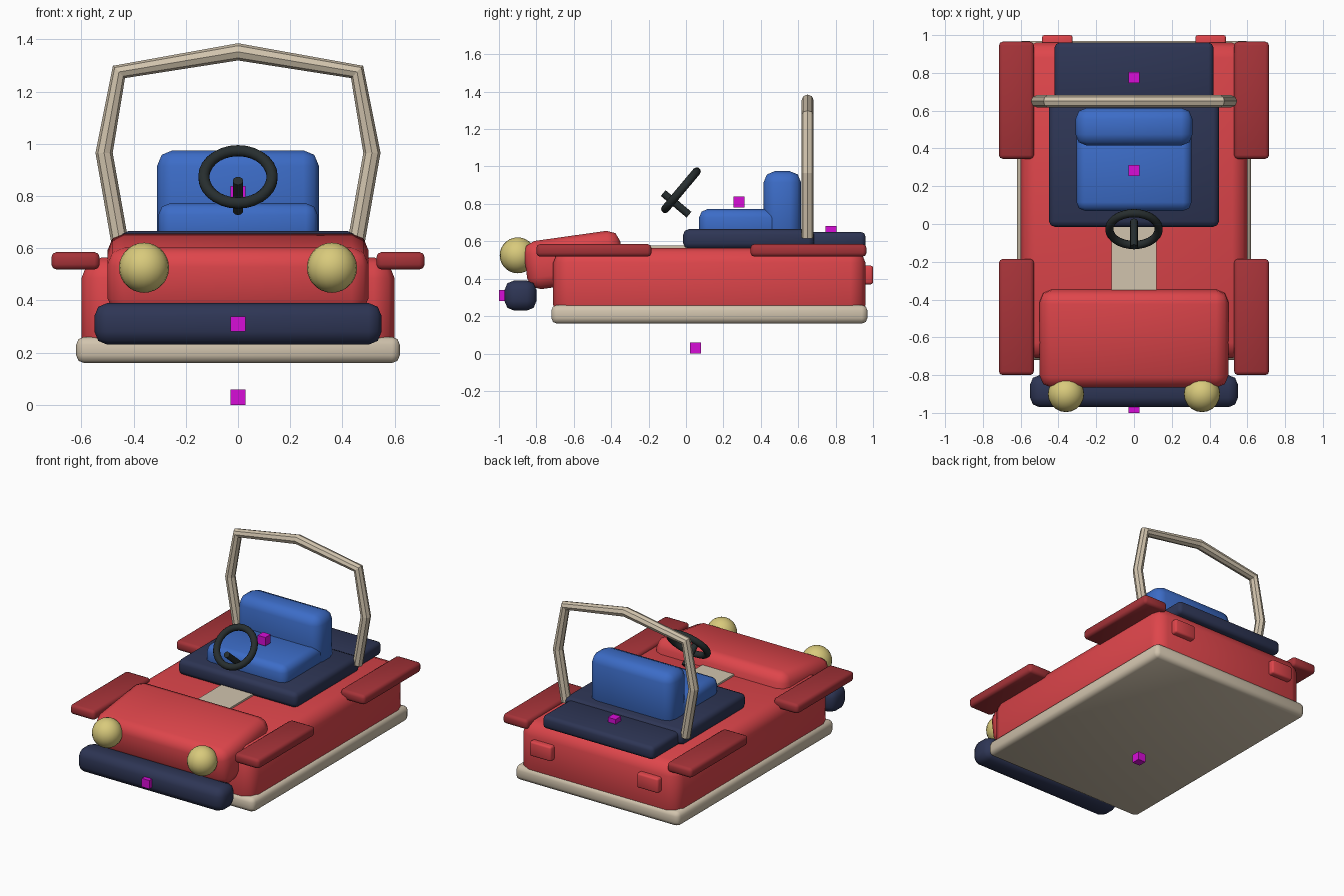
import bpy, bmesh, math
from mathutils import Matrix

if "Cube" in bpy.data.objects:
    bpy.data.objects.remove(bpy.data.objects["Cube"])


def material(name, rgb):
    m = bpy.data.materials.new(name)
    m.diffuse_color = (*rgb, 1)
    m.use_nodes = True
    m.node_tree.nodes["Principled BSDF"].inputs["Base Color"].default_value = m.diffuse_color
    return m


RED = material("red paint", (0.73, 0.06, 0.07))
DARK_RED = material("dark red", (0.38, 0.033, 0.04))
BLUE = material("blue seat", (0.045, 0.15, 0.57))
NAVY = material("navy", (0.027, 0.036, 0.09))
BEIGE = material("beige", (0.64, 0.55, 0.42))
YELLOW = material("lamp yellow", (0.69, 0.59, 0.20))
BLACK = material("black rubber", (0.02, 0.027, 0.028))
MAGENTA = material("magenta", (0.68, 0.004, 0.68))


def finish(name, bm, mat, smooth=True):
    me = bpy.data.meshes.new(name)
    bmesh.ops.recalc_face_normals(bm, faces=bm.faces)
    bm.to_mesh(me)
    bm.free()
    me.materials.append(mat)
    for p in me.polygons:
        p.use_smooth = smooth
    ob = bpy.data.objects.new(name, me)
    bpy.context.collection.objects.link(ob)
    return ob


def box(name, x, y, z, mat, bevel=0.0, tilt=0.0):
    """Rounded block from (min, max) spans, tilted about x through its centre."""
    bm = bmesh.new()
    bmesh.ops.create_cube(bm, size=1)
    bmesh.ops.scale(bm, verts=bm.verts, vec=(x[1] - x[0], y[1] - y[0], z[1] - z[0]))
    if bevel:
        bmesh.ops.bevel(bm, geom=list(bm.edges), offset=bevel, segments=2,
                        profile=0.5, affect='EDGES', clamp_overlap=True)
    bm.transform(Matrix.Translation((sum(x) / 2, sum(y) / 2, sum(z) / 2))
                 @ Matrix.Rotation(tilt, 4, 'X'))
    return finish(name, bm, mat, bool(bevel))


# Chassis, body and hood
box("base_trim", (-0.62, 0.62), (-0.72, 0.97), (0.16, 0.26), BEIGE, 0.03)
box("body", (-0.6, 0.6), (-0.71, 0.96), (0.18, 0.565), RED, 0.08)
box("hood", (-0.5, 0.5), (-0.86, -0.34), (0.37, 0.63), RED, 0.065, math.radians(8))
box("front_bumper", (-0.55, 0.55), (-0.97, -0.80), (0.23, 0.39), NAVY, 0.05)
box("floor_strip", (-0.12, 0.12), (-0.4, 0.05), (0.54, 0.577), BEIGE)

# Cabin deck, rear deck and seat
box("cabin_deck", (-0.45, 0.45), (-0.015, 0.685), (0.56, 0.665), NAVY, 0.03)
box("rear_deck", (-0.42, 0.42), (0.6, 0.96), (0.56, 0.65), NAVY, 0.025)
box("seat_cushion", (-0.305, 0.305), (0.07, 0.5), (0.6, 0.772), BLUE, 0.045)
box("seat_back", (-0.31, 0.31), (0.415, 0.615), (0.6, 0.975), BLUE, 0.06)

# Mirrored fenders, lamps and tail lights
for side, s in (("left", -1), ("right", 1)):
    fx = sorted((s * 0.53, s * 0.715))
    box(f"front_fender_{side}", fx, (-0.80, -0.185), (0.518, 0.585), DARK_RED, 0.02)
    box(f"rear_fender_{side}", fx, (0.345, 0.965), (0.518, 0.585), DARK_RED, 0.02)
    box(f"tail_light_{side}", sorted((s * 0.325, s * 0.487)), (0.92, 1.0),
        (0.37, 0.47), RED, 0.012)
    bm = bmesh.new()
    bmesh.ops.create_uvsphere(bm, u_segments=20, v_segments=14, radius=0.096,
                              matrix=Matrix.Translation((s * 0.36, -0.90, 0.525)))
    finish(f"headlight_{side}", bm, YELLOW)

# Roll bar: octagonal tube along a symmetric arch
half = [(0.452, 0.62), (0.513, 0.965), (0.456, 1.275)]
arch = [(-x, z) for x, z in half] + [(0, 1.352)] + half[::-1]
cu = bpy.data.curves.new("roll_bar_path", 'CURVE')
cu.dimensions = '3D'
cu.bevel_depth = 0.033
cu.bevel_resolution = 2
cu.use_fill_caps = True
sp = cu.splines.new('POLY')
sp.points.add(len(arch) - 1)
for p, (x, z) in zip(sp.points, arch):
    p.co = (x, 0.65, z, 1)
sp.use_smooth = False
path = bpy.data.objects.new("roll_bar_path", cu)
bpy.context.collection.objects.link(path)
bar_mesh = bpy.data.meshes.new_from_object(path.evaluated_get(bpy.context.evaluated_depsgraph_get()))
bpy.data.objects.remove(path)
bar_mesh.name = "roll_bar"
bar_mesh.materials.clear()
bar_mesh.materials.append(BEIGE)
bpy.context.collection.objects.link(bpy.data.objects.new("roll_bar", bar_mesh))

# Steering wheel ring: circle spun about its axis, then tilted
lean = Matrix.Rotation(math.radians(50), 4, 'X')
bm = bmesh.new()
ring = bmesh.ops.create_circle(bm, segments=10, radius=0.022,
                               matrix=Matrix.Translation((0.131, 0, 0))
                               @ Matrix.Rotation(math.pi / 2, 4, 'X'))
bmesh.ops.spin(bm, geom=ring["verts"] + list(bm.edges), cent=(0, 0, 0), axis=(0, 0, 1),
               angle=math.tau, steps=28, use_merge=True)
bmesh.ops.remove_doubles(bm, verts=bm.verts, dist=0.0005)
bm.transform(Matrix.Translation((0, -0.027, 0.873)) @ lean)
finish("steering_wheel", bm, BLACK)

# Steering column
bm = bmesh.new()
bmesh.ops.create_cone(bm, cap_ends=True, segments=12, radius1=0.02, radius2=0.02, depth=0.18,
                      matrix=Matrix.Translation((0, -0.053, 0.80)) @ lean)
column = finish("steering_column", bm, BLACK)
for p in column.data.polygons:
    p.use_smooth = len(p.vertices) == 4

# Small marker cubes
m = 0.029
for name, y, z in (("base_marker", 0.05, 0.029), ("bumper_marker", -0.971, 0.31),
                   ("seat_marker", 0.283, 0.81), ("deck_marker", 0.775, 0.653)):
    box(name, (-m, m), (y - m, y + m), (z - m, z + m), MAGENTA)
